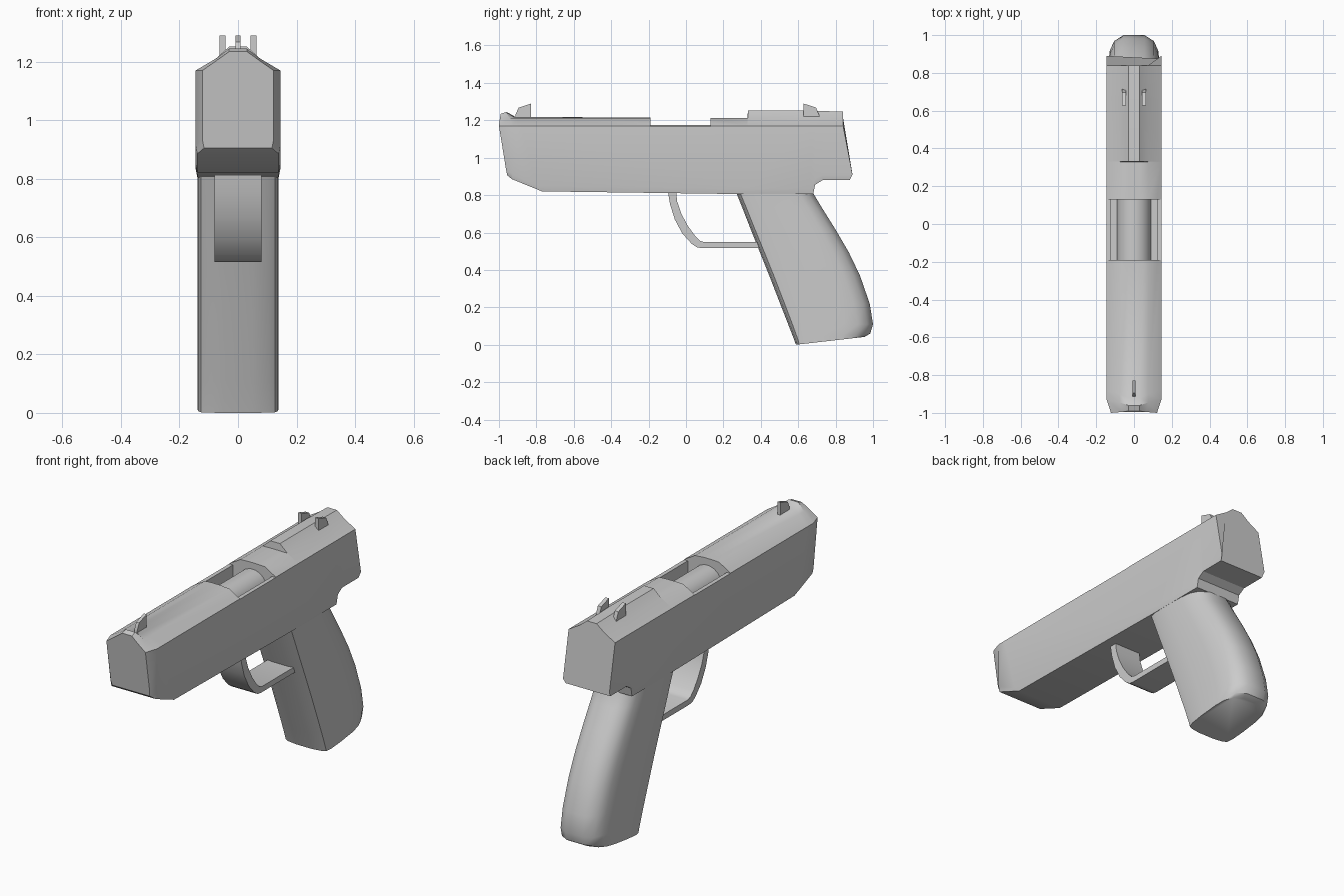
import bpy, bmesh, math
from mathutils import Vector

if "Cube" in bpy.data.objects:
    bpy.data.objects.remove(bpy.data.objects["Cube"])


def finish(name, bm, angle=32):
    bmesh.ops.recalc_face_normals(bm, faces=bm.faces)
    me = bpy.data.meshes.new(name)
    bm.to_mesh(me)
    bm.free()
    ob = bpy.data.objects.new(name, me)
    bpy.context.collection.objects.link(ob)
    smooth(ob, angle)
    return ob


def smooth(ob, angle):
    bpy.ops.object.select_all(action='DESELECT')
    bpy.context.view_layer.objects.active = ob
    ob.select_set(True)
    bpy.ops.object.shade_smooth_by_angle(angle=math.radians(angle))


def loft(name, half_rings, angle=32):
    """Mirror each half ring in x, bridge the rings and cap both ends."""
    bm = bmesh.new()
    rings = []
    for half in half_rings:
        pts = list(half) + [(-x, y, z) for x, y, z in reversed(half)]
        rings.append([bm.verts.new(p) for p in pts])
    n = len(rings[0])
    for a, b in zip(rings, rings[1:]):
        for i in range(n):
            j = (i + 1) % n
            bm.faces.new((a[i], a[j], b[j], b[i]))
    bm.faces.new(rings[0])
    bm.faces.new(rings[-1])
    return finish(name, bm, angle)


def plate(name, profile, x0, x1, angle=32):
    """Extrude a y-z side profile from x0 to x1."""
    bm = bmesh.new()
    face = bm.faces.new([bm.verts.new((x0, y, z)) for y, z in profile])
    out = bmesh.ops.extrude_face_region(bm, geom=[face])
    moved = [v for v in out['geom'] if isinstance(v, bmesh.types.BMVert)]
    bmesh.ops.translate(bm, verts=moved, vec=Vector((x1 - x0, 0, 0)))
    return finish(name, bm, angle)


def cut(ob, y0, y1, z0, z1, half):
    tool = plate("cutter", [(y0, z0), (y1, z0), (y1, z1), (y0, z1)], -half, half)
    tool.hide_render = True
    mod = ob.modifiers.new("cut", 'BOOLEAN')
    mod.operation, mod.solver, mod.object = 'DIFFERENCE', 'EXACT', tool
    bpy.context.view_layer.objects.active = ob
    bpy.ops.object.modifier_apply(modifier=mod.name)
    bpy.data.objects.remove(tool)


# Main body: y at bottom, lower side, shoulder, top; bottom z, top z; half width
stations = [
    (-0.955, -0.962, -1.00, -0.99, 0.905, 1.235, 0.122),
    (-0.93, -0.93, -0.93, -0.96, 0.885, 1.245, 0.145),
    (-0.77, -0.80, -0.88, -0.92, 0.820, 1.218, 0.145),
    (0.329, 0.329, 0.329, 0.329, 0.805, 1.212, 0.145),
    (0.331, 0.331, 0.331, 0.331, 0.805, 1.252, 0.145),
    (0.68, 0.66, 0.66, 0.66, 0.805, 1.252, 0.145),
    (0.69, 0.69, 0.69, 0.69, 0.855, 1.250, 0.145),
    (0.73, 0.73, 0.73, 0.73, 0.880, 1.249, 0.145),
    (0.875, 0.89, 0.84, 0.84, 0.880, 1.247, 0.145),
]
rings = []
for yb, yl, ys, yt, zb, zt, w in stations:
    rings.append([(w - 0.006, yb, zb), (w, yl, zb + 0.03), (w, ys, 1.17),
                  (w * 0.52, (ys + yt) / 2, 1.211), (0.03, yt, zt)])
body = loft("body", rings)

# Open top window with a deeper pocket inside
cut(body, -0.19, 0.13, 1.168, 1.4, 0.3)
cut(body, -0.19, 0.13, 1.08, 1.4, 0.122)
smooth(body, 32)

# Rounded tube inside the window
tube = []
for y in (-0.2, 0.14):
    tube.append([(0.09 * math.sin(a), y, 1.087 + 0.09 * math.cos(a))
                 for a in [math.radians(170 - 20 * i) for i in range(9)]])
loft("inner_tube", tube)

# Grip: front y, front z, back y, back z for each level
levels = [
    (0.588, 0.000, 0.955, 0.042), (0.575, 0.035, 0.985, 0.060),
    (0.548, 0.105, 1.000, 0.110), (0.505, 0.215, 0.982, 0.220),
    (0.445, 0.370, 0.930, 0.370), (0.395, 0.495, 0.870, 0.495),
    (0.345, 0.620, 0.797, 0.620), (0.300, 0.735, 0.725, 0.735),
    (0.270, 0.810, 0.680, 0.810), (0.254, 0.850, 0.670, 0.850),
]
section = [(0.05, 0), (0.105, 0.02), (0.127, 0.05), (0.136, 0.14), (0.139, 0.35),
           (0.137, 0.65), (0.128, 0.82), (0.105, 0.93), (0.055, 1)]
loft("grip", [[(x, yf + (yb - yf) * t, zf + (zb - zf) * t) for x, t in section]
              for yf, zf, yb, zb in levels], 40)

# Curved guard strip
guard = [(-0.097, 0.82), (-0.085, 0.75), (-0.06, 0.67), (-0.02, 0.595), (0.03, 0.54),
         (0.06, 0.52), (0.09, 0.516), (0.42, 0.516), (0.42, 0.548), (0.10, 0.548),
         (0.075, 0.556), (0.05, 0.58), (0.01, 0.635), (-0.025, 0.70), (-0.047, 0.765),
         (-0.053, 0.82)]
plate("guard", guard, -0.081, 0.081)

# Front and rear sights
plate("front_sight", [(-0.912, 1.2), (-0.912, 1.23), (-0.895, 1.267), (-0.828, 1.29),
                      (-0.828, 1.2)], -0.009, 0.009)
for side, x in (("left", -0.053), ("right", 0.053)):
    plate(side + "_rear_sight", [(0.627, 1.2), (0.627, 1.29), (0.695, 1.268),
                                 (0.714, 1.222), (0.714, 1.2)], x - 0.011, x + 0.011)
